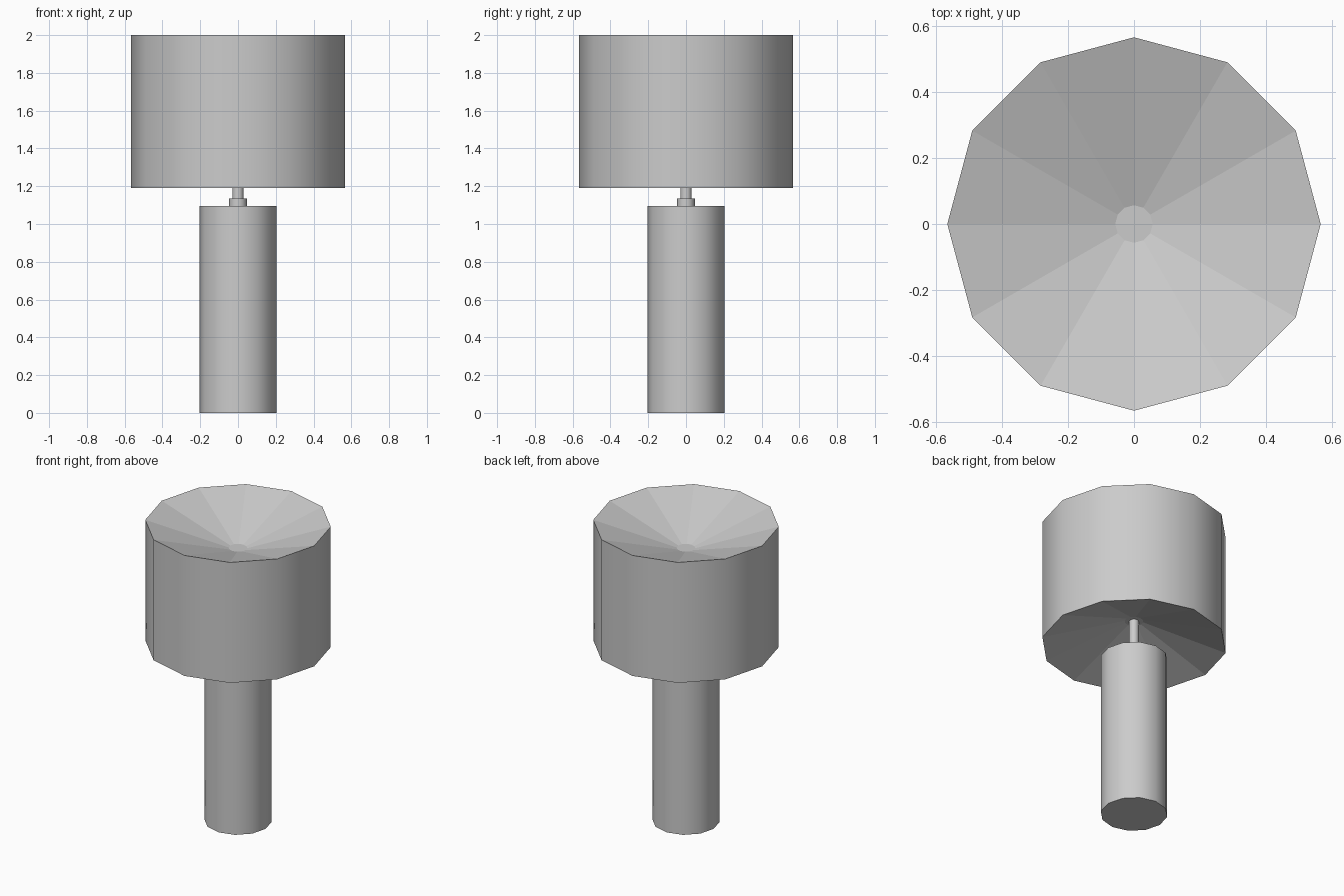
import bpy, bmesh, math

if "Cube" in bpy.data.objects:
    bpy.data.objects.remove(bpy.data.objects["Cube"])


def lathe(name, profile, sides, smooth_bands):
    """Spin (radius, z) rings around z, cap both ends; listed bands are smooth."""
    bm = bmesh.new()
    rings = []
    for r, z in profile:
        rings.append([bm.verts.new((r * math.cos(2 * math.pi * i / sides),
                                    r * math.sin(2 * math.pi * i / sides), z))
                      for i in range(sides)])
    for band, (a, b) in enumerate(zip(rings, rings[1:])):
        for i in range(sides):
            j = (i + 1) % sides
            face = bm.faces.new((a[i], a[j], b[j], b[i]))
            face.smooth = band in smooth_bands
    bm.faces.new(rings[0][::-1])
    bm.faces.new(rings[-1])
    bm.normal_update()
    # Keep rims crisp while the side walls blend
    for e in bm.edges:
        if e.calc_face_angle(0) > math.radians(40):
            e.smooth = False
    mesh = bpy.data.meshes.new(name)
    bm.to_mesh(mesh)
    bm.free()
    obj = bpy.data.objects.new(name, mesh)
    bpy.context.collection.objects.link(obj)
    return obj


# Column base
lathe("lamp_base", [(0.205, 0), (0.205, 1.095)], 12, {0})

# Collar and stem between base and shade
lathe("collar", [(0.047, 1.095), (0.047, 1.135)], 12, {0})
lathe("stem", [(0.03, 1.135), (0.03, 1.36)], 12, {0})

# Drum shade with sunken conical top and underside
lathe("lamp_shade", [(0.057, 1.355), (0.567, 1.19), (0.567, 2.0), (0.057, 1.835)],
      12, {1})
